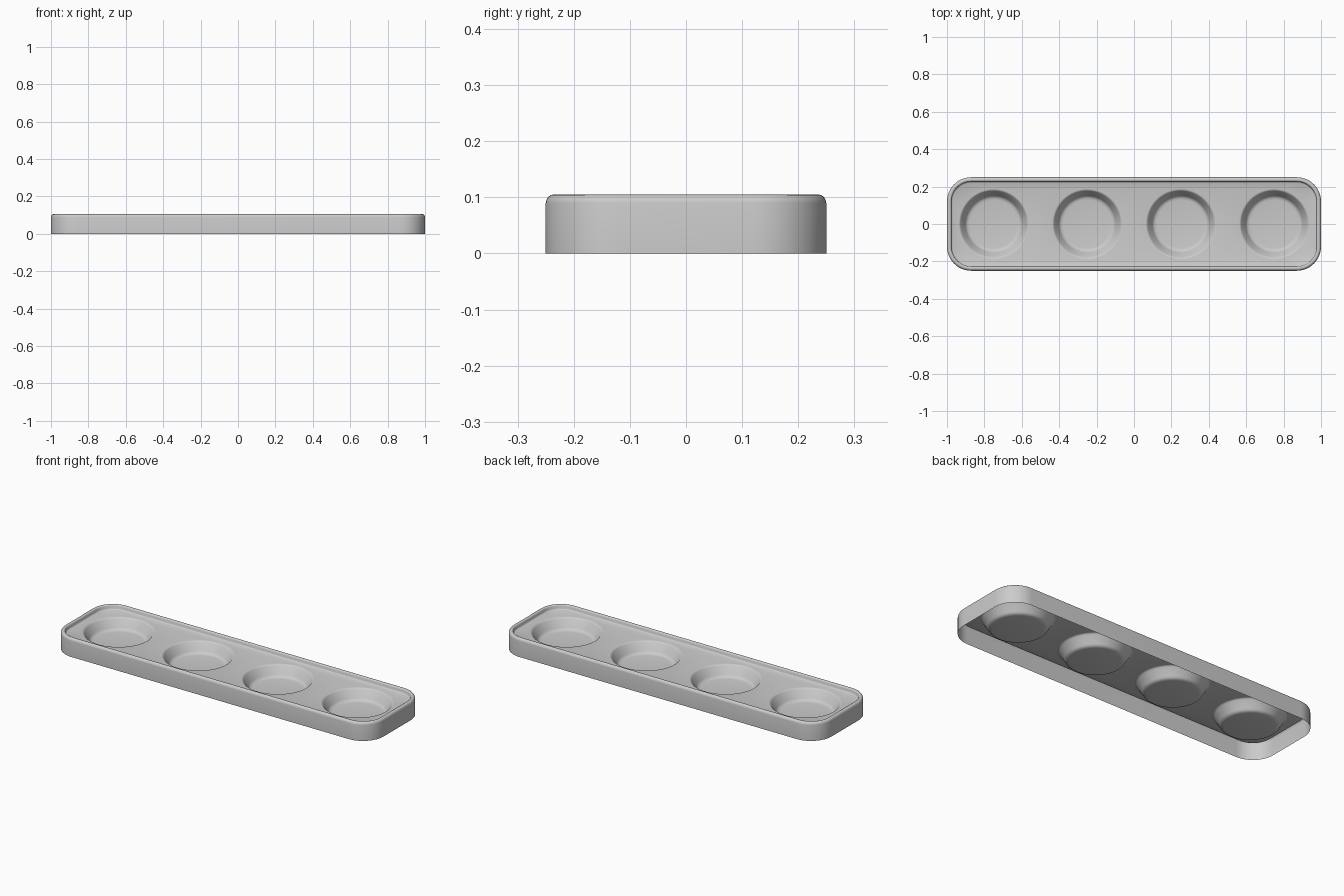
import bpy, bmesh, math
from mathutils import Vector

if "Cube" in bpy.data.objects:
    bpy.data.objects.remove(bpy.data.objects["Cube"])

HX, HY, CORNER = 1.0, 0.25, 0.13
FLOOR = 0.08
bm = bmesh.new()


def rounded_rect(inset, z, n=12):
    """Ring of vertices following the tray outline, moved inwards."""
    r = CORNER - inset
    ring = []
    for k, (sx, sy) in enumerate([(1, 1), (-1, 1), (-1, -1), (1, -1)]):
        for i in range(n + 1):
            a = math.radians(90 * (k + i / n))
            ring.append(bm.verts.new((sx * (HX - CORNER) + r * math.cos(a),
                                      sy * (HY - CORNER) + r * math.sin(a), z)))
    return ring


def circle(cx, r, z, n=64):
    return [bm.verts.new((cx + r * math.cos(2 * math.pi * i / n),
                          r * math.sin(2 * math.pi * i / n), z)) for i in range(n)]


def loft(rings):
    """Join consecutive rings with quads."""
    for a, b in zip(rings, rings[1:]):
        for i in range(len(a)):
            j = (i + 1) % len(a)
            bm.faces.new((a[i], a[j], b[j], b[i]))


def ring_edges(ring):
    return [bm.edges.get((ring[i], ring[(i + 1) % len(ring)])) for i in range(len(ring))]


# Outer wall, rounded rim and inner lip (inset, height)
rim = [(0, 0), (0, 0.09), (0.001, 0.095), (0.004, 0.1005), (0.009, 0.104),
       (0.014, 0.105), (0.018, 0.104), (0.021, 0.102), (0.023, 0.098),
       (0.024, 0.086), (0.026, 0.082), (0.030, FLOOR)]
wall = [rounded_rect(d, z) for d, z in rim]
loft(wall)
floor_edges = ring_edges(wall[-1])

# Four round wells with soft lip and base (radius, height)
well = [(0.188, FLOOR), (0.184, 0.0793), (0.180, 0.077), (0.176, 0.0725),
        (0.153, 0.035), (0.149, 0.029), (0.144, 0.0245), (0.137, 0.0215),
        (0.128, 0.02)]
for cx in (-0.75, -0.25, 0.25, 0.75):
    rings = [circle(cx, r, z) for r, z in well]
    loft(rings)
    bm.faces.new(rings[-1])
    floor_edges += ring_edges(rings[0])

# Recessed floor around the wells
bmesh.ops.triangle_fill(bm, edges=floor_edges, use_beauty=True, normal=Vector((0, 0, 1)))
bmesh.ops.recalc_face_normals(bm, faces=bm.faces)
top = max(bm.faces, key=lambda f: f.calc_area() if abs(f.normal.z) > 0.9 else 0)
if top.normal.z < 0:
    bmesh.ops.reverse_faces(bm, faces=bm.faces)

mesh = bpy.data.meshes.new("four_well_tray")
bm.to_mesh(mesh)
bm.free()
tray = bpy.data.objects.new("four_well_tray", mesh)
bpy.context.collection.objects.link(tray)
bpy.context.view_layer.objects.active = tray
tray.select_set(True)
bpy.ops.object.shade_smooth_by_angle(angle=math.radians(40))
